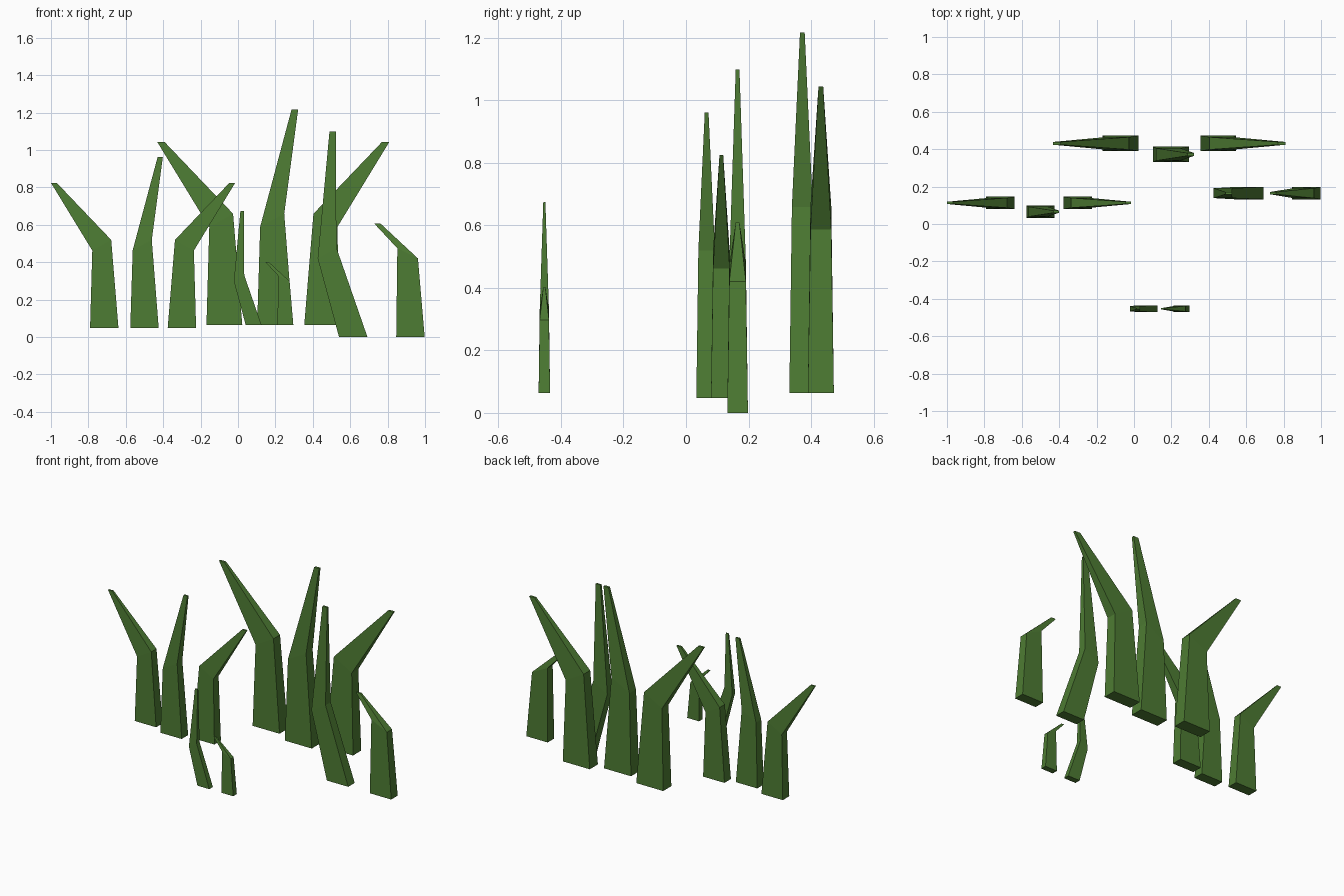
import bpy
import bmesh

if "Cube" in bpy.data.objects:
    bpy.data.objects.remove(bpy.data.objects["Cube"])

green = bpy.data.materials.new("leaf_green")
green.diffuse_color = (0.075, 0.2, 0.033, 1)
green.use_nodes = True
green.node_tree.nodes["Principled BSDF"].inputs["Base Color"].default_value = green.diffuse_color

HALF_DEPTH = (0.033, 0.0265, 0.006)   # base, bend, tip


def blade(name, origin, scale, x, y, mirror, bend, tip):
    """Bent grass blade: base, bend and tip sections, each (left x, left z, right x, right z)."""
    sections = [(-0.076, 0, 0.076, 0), bend, tip]
    bm = bmesh.new()
    rings = []
    for (xl, zl, xr, zr), d in zip(sections, HALF_DEPTH):
        ring = []
        for px, pz, py in ((xl, zl, -d), (xr, zr, -d), (xr, zr, d), (xl, zl, d)):
            ring.append(bm.verts.new((origin[0] + scale * (x + mirror * px),
                                      origin[1] + scale * (y + py),
                                      origin[2] + scale * pz)))
        rings.append(ring)
    for a, b in zip(rings, rings[1:]):
        for i in range(4):
            j = (i + 1) % 4
            bm.faces.new((a[i], a[j], b[j], b[i]))
    bm.faces.new(rings[0])
    bm.faces.new(rings[-1])
    bmesh.ops.recalc_face_normals(bm, faces=bm.faces)
    mesh = bpy.data.meshes.new(name)
    bm.to_mesh(mesh)
    bm.free()
    mesh.materials.append(green)
    bpy.context.collection.objects.link(bpy.data.objects.new(name, mesh))


# Blade shapes: bend section, tip section
LEAN = ((-0.064, 0.415, 0.037, 0.472), (-0.285, 0.777, -0.254, 0.777))
UPRIGHT = ((-0.063, 0.417, 0.039, 0.472), (0.070, 0.914, 0.098, 0.914))
SWEPT = ((-0.190, 0.42, -0.090, 0.478), (-0.127, 1.098, -0.093, 1.098))
HOOKED = ((-0.070, 0.474, 0.040, 0.42), (-0.195, 0.608, -0.162, 0.608))

# Tufts of three blades
for label, origin, s in (("left", (-0.5, 0.066, 0.047), 1.0),
                         ("back", (0.198, 0.372, 0.064), 1.26)):
    blade(label + "_blade_outer_left", origin, s, -0.215, 0.047, 1, *LEAN)
    blade(label + "_blade_middle", origin, s, 0, 0, 1, *UPRIGHT)
    blade(label + "_blade_outer_right", origin, s, 0.2, 0.047, -1, *LEAN)

# Tufts of two blades
for label, origin, s in (("right", (0.768, 0.165, 0), 1.0),
                         ("front", (0.168, -0.453, 0.064), 0.556)):
    blade(label + "_blade_tall", origin, s, -0.152, 0, 1, *SWEPT)
    blade(label + "_blade_short", origin, s, 0.154, 0, 1, *HOOKED)
